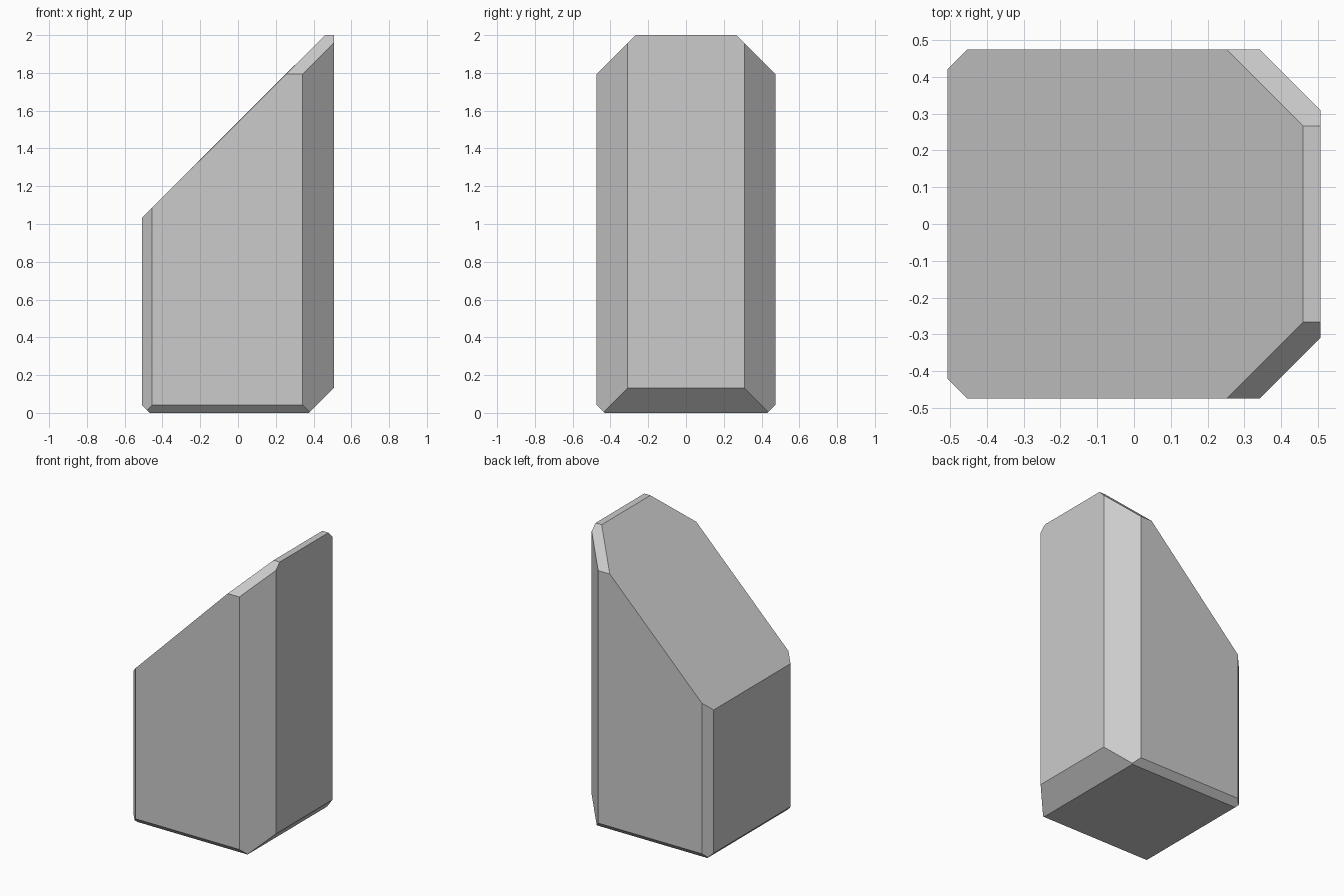
import bpy, bmesh
from mathutils import Vector

if "Cube" in bpy.data.objects:
    bpy.data.objects.remove(bpy.data.objects["Cube"])

X, Y, H = 0.507, 0.474, 2.0


def cut(bm, normal, d):
    """Slice away everything beyond the plane normal . p = d and cap the opening."""
    n = Vector(normal)
    res = bmesh.ops.bisect_plane(
        bm, geom=bm.verts[:] + bm.edges[:] + bm.faces[:], dist=1e-6,
        plane_co=n * (d / n.length_squared), plane_no=n, clear_outer=True)
    edges = [e for e in res["geom_cut"] if isinstance(e, bmesh.types.BMEdge)]
    bmesh.ops.edgeloop_fill(bm, edges=edges)


# Base block
bm = bmesh.new()
bmesh.ops.create_cube(bm, size=1)
for v in bm.verts:
    v.co = (v.co.x * 2 * X, v.co.y * 2 * Y, (v.co.z + 0.5) * H)

# Sloping top
cut(bm, (-1, 0, 1), 1.54)

# Chamfers mirrored front and back
for s in (-1, 1):
    cut(bm, (1, s, 0), 0.816)     # wide upright corners, right
    cut(bm, (-1, s, 0), 0.928)    # narrow upright corners, left
    cut(bm, (0, s, 1), 2.267)     # top shoulders
    cut(bm, (0, s, -1), 0.432)    # bottom edges

# Bottom chamfers on the right and left
cut(bm, (1, 0, -1), 0.376)
cut(bm, (-1, 0, -1), 0.467)

bmesh.ops.recalc_face_normals(bm, faces=bm.faces[:])
mesh = bpy.data.meshes.new("chamfered_block")
bm.to_mesh(mesh)
bm.free()
block = bpy.data.objects.new("chamfered_block", mesh)
bpy.context.collection.objects.link(block)
